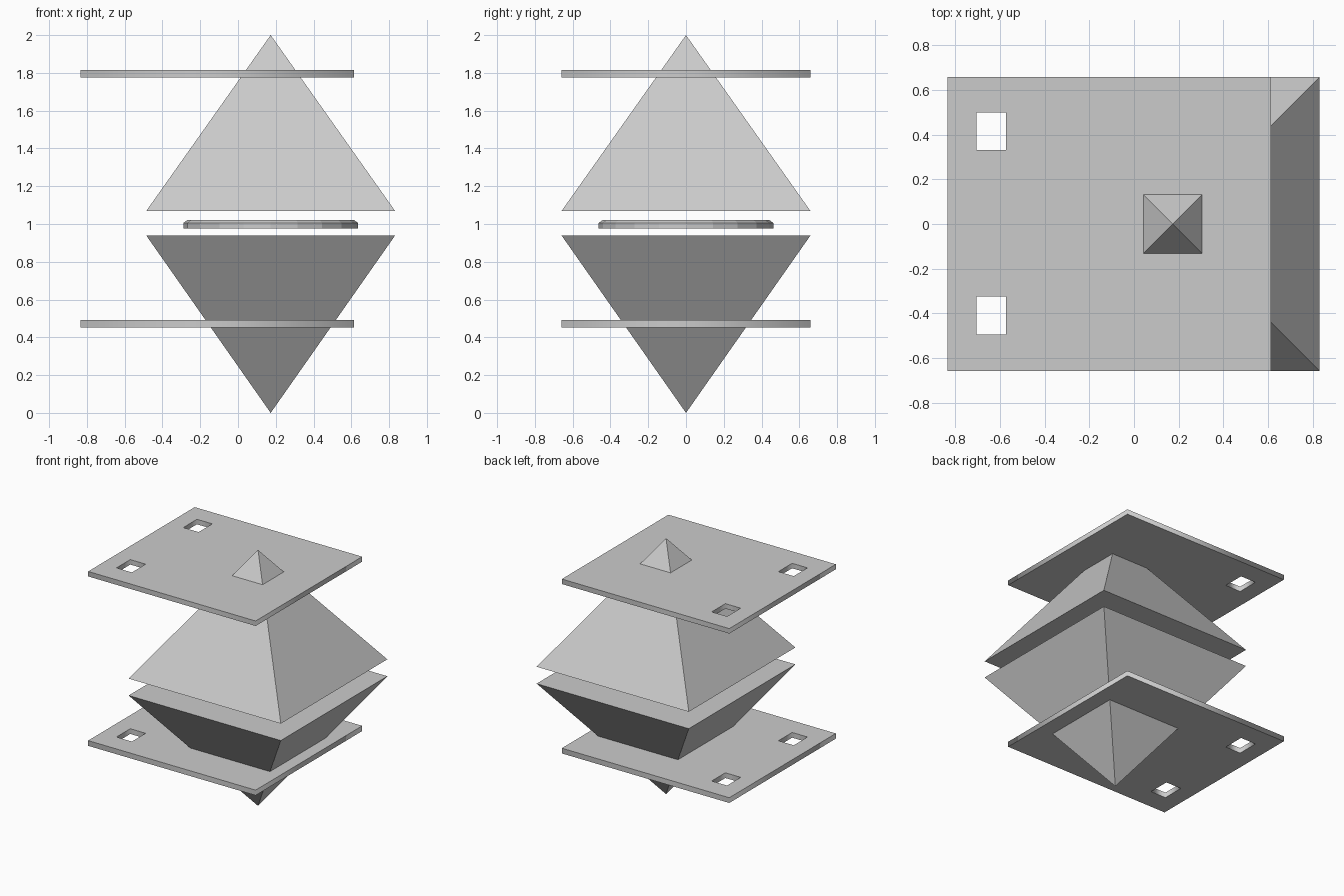
import bpy
from math import pi

if "Cube" in bpy.data.objects:
    bpy.data.objects.remove(bpy.data.objects["Cube"])

AXIS_X = 0.173   # shared vertical axis of pyramids and disc
HALF = 0.658     # half width of pyramids and plates


def add_rect(curve, x0, x1, y0, y1):
    spline = curve.splines.new('POLY')
    spline.points.add(3)
    for p, (x, y) in zip(spline.points, [(x0, y0), (x1, y0), (x1, y1), (x0, y1)]):
        p.co = (x, y, 0, 1)
    spline.use_cyclic_u = True


def plate(name, z0, z1):
    # Filled outline with two rectangular holes, extruded to thickness
    curve = bpy.data.curves.new(name, 'CURVE')
    curve.dimensions = '2D'
    curve.fill_mode = 'BOTH'
    curve.extrude = (z1 - z0) / 2
    add_rect(curve, -0.835, 0.613, -HALF, HALF)
    add_rect(curve, -0.705, -0.572, 0.331, 0.5)
    add_rect(curve, -0.705, -0.572, -0.494, -0.324)
    obj = bpy.data.objects.new(name, curve)
    bpy.context.collection.objects.link(obj)
    obj.location.z = (z0 + z1) / 2
    bpy.ops.object.select_all(action='DESELECT')
    obj.select_set(True)
    bpy.context.view_layer.objects.active = obj
    bpy.ops.object.convert(target='MESH')


def mesh_object(name, verts, faces):
    mesh = bpy.data.meshes.new(name)
    mesh.from_pydata(verts, [], faces)
    obj = bpy.data.objects.new(name, mesh)
    bpy.context.collection.objects.link(obj)


def pyramid(name, base_z, apex_z):
    corners = [(-1, -1), (1, -1), (1, 1), (-1, 1)]
    verts = [(AXIS_X + HALF * x, HALF * y, base_z) for x, y in corners]
    verts.append((AXIS_X, 0, apex_z))
    faces = [(3, 2, 1, 0)] + [(i, (i + 1) % 4, 4) for i in range(4)]
    if apex_z < base_z:
        faces = [f[::-1] for f in faces]
    mesh_object(name, verts, faces)


def disc(name, profile, sides):
    # Stack of rings (radius, z), capped at both ends
    from math import cos, sin
    verts = [(AXIS_X + r * cos(2 * pi * i / sides), r * sin(2 * pi * i / sides), z)
             for r, z in profile for i in range(sides)]
    faces = [tuple(range(sides))[::-1],
             tuple(range(len(verts) - sides, len(verts)))]
    for k in range(len(profile) - 1):
        for i in range(sides):
            a, b = k * sides + i, k * sides + (i + 1) % sides
            faces.append((a, b, b + sides, a + sides))
    mesh_object(name, verts, faces)


# Mirrored pair of pyramids
pyramid("upper_pyramid", 1.07, 2.0)
pyramid("lower_pyramid", 0.938, 0.0)

# Chamfered disc floating between them
disc("middle_disc", [(0.462, 0.975), (0.462, 1.006), (0.44, 1.022)], 20)

# Flat plates that the pyramids pass through
plate("upper_plate", 1.775, 1.814)
plate("lower_plate", 0.451, 0.492)
